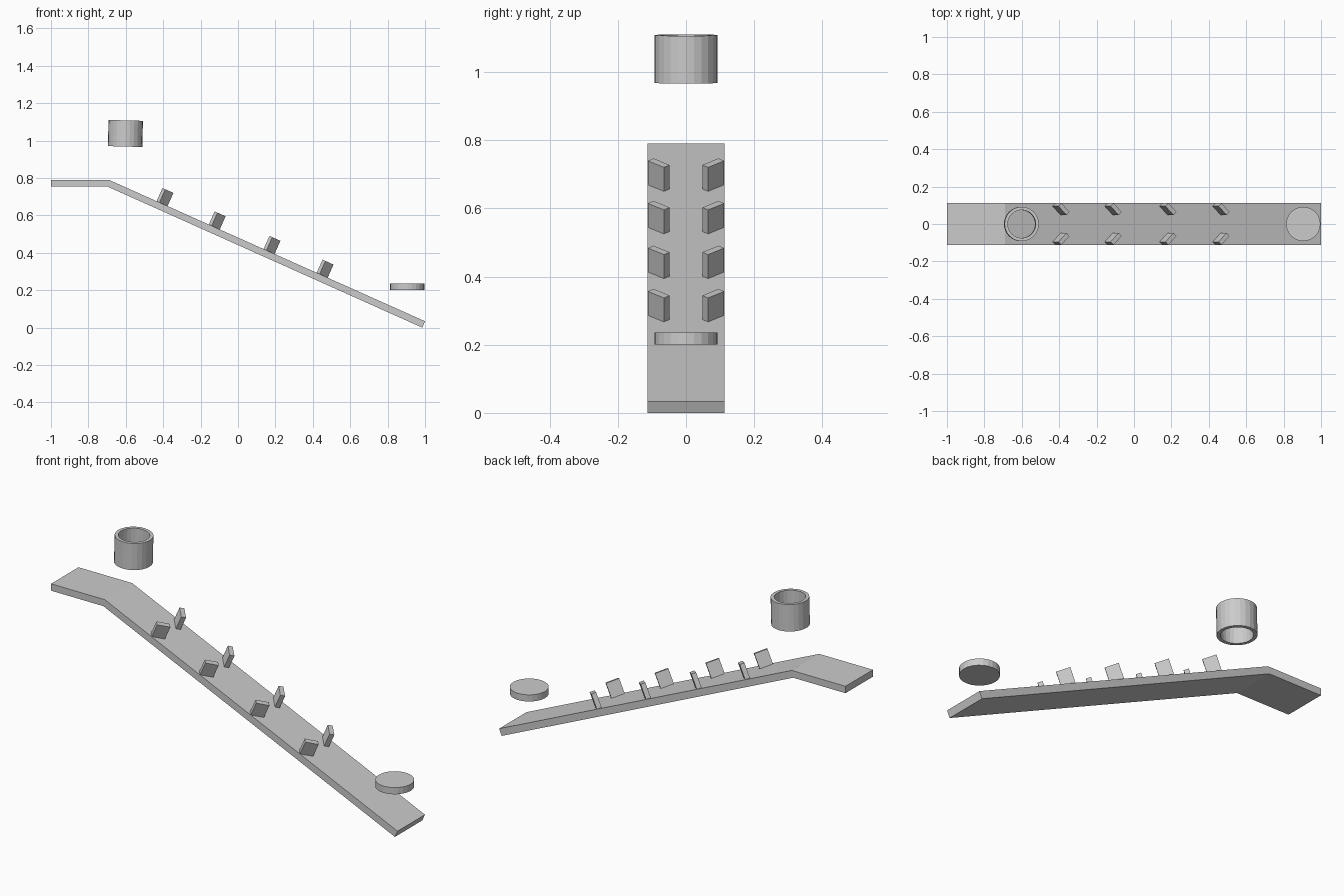
import bpy, bmesh, math
from mathutils import Matrix

if "Cube" in bpy.data.objects:
    bpy.data.objects.remove(bpy.data.objects["Cube"])

W = 0.113                                # half width of the track
X0, Z0 = -0.69, 0.79                     # top of the slope
ANG = math.atan2(0.79 - 0.034, 1.69)     # slope angle
SIDES = 24


def finish(name, bm):
    bmesh.ops.recalc_face_normals(bm, faces=bm.faces)
    me = bpy.data.meshes.new(name)
    bm.to_mesh(me)
    bm.free()
    ob = bpy.data.objects.new(name, me)
    bpy.context.collection.objects.link(ob)
    return ob


def slab(name, pts):
    """Extrude an x/z outline across the track width."""
    bm = bmesh.new()
    f = bm.faces.new([bm.verts.new((x, -W, z)) for x, z in pts])
    ext = bmesh.ops.extrude_face_region(bm, geom=[f])["geom"]
    verts = [g for g in ext if isinstance(g, bmesh.types.BMVert)]
    bmesh.ops.translate(bm, verts=verts, vec=(0, 2 * W, 0))
    return finish(name, bm)


def lathe(name, profile, loc, tilt=0.0, closed=True):
    """Spin a closed r/z profile round z."""
    bm = bmesh.new()
    rings = []
    for r, z in profile:
        rings.append([bm.verts.new((r * math.cos(2 * math.pi * i / SIDES),
                                    r * math.sin(2 * math.pi * i / SIDES), z))
                      for i in range(SIDES)])
    n = len(rings)
    for k in range(n if closed else n - 1):
        a, b = rings[k], rings[(k + 1) % n]
        for i in range(SIDES):
            j = (i + 1) % SIDES
            bm.faces.new((a[i], a[j], b[j], b[i]))
    if not closed:
        bm.faces.new(rings[0])
        bm.faces.new(rings[-1])
    ob = finish(name, bm)
    ob.matrix_world = Matrix.Translation(loc) @ Matrix.Rotation(tilt, 4, 'Y')
    return ob


# Flat platform and slope in one bent track
slab("ramp_track", [(-1, 0.79), (X0, Z0), (1.0, 0.034), (0.985, 0.0),
                    (-0.698, 0.754), (-1, 0.754)])

# Angled baffles in mirrored pairs along the slope
L, T, H = 0.067, 0.024, 0.08
for n, x in enumerate((-0.406, -0.127, 0.166, 0.45)):
    z = Z0 - (x - X0) * math.tan(ANG)
    for side, s in (("left", 1), ("right", -1)):
        bm = bmesh.new()
        bmesh.ops.create_cube(bm, size=1)
        bmesh.ops.scale(bm, vec=(L, T, H), verts=bm.verts)
        bmesh.ops.translate(bm, vec=(0, 0, H / 2 - 0.003), verts=bm.verts)
        ob = finish(f"baffle_{side}_{n + 1}", bm)
        ob.matrix_world = (Matrix.Translation((x, s * 0.08, z))
                           @ Matrix.Rotation(ANG, 4, 'Y')
                           @ Matrix.Rotation(-s * math.radians(45), 4, 'Z'))

# Open tube hovering over the top, slightly tilted
lathe("drop_tube", [(0.092, -0.07), (0.092, 0.07), (0.075, 0.07), (0.075, -0.07)],
      (-0.602, 0, 1.038), math.radians(1.5))

# Solid disc over the lower end
lathe("end_disc", [(0.092, -0.0175), (0.092, 0.0175)], (0.905, 0, 0.218), closed=False)
